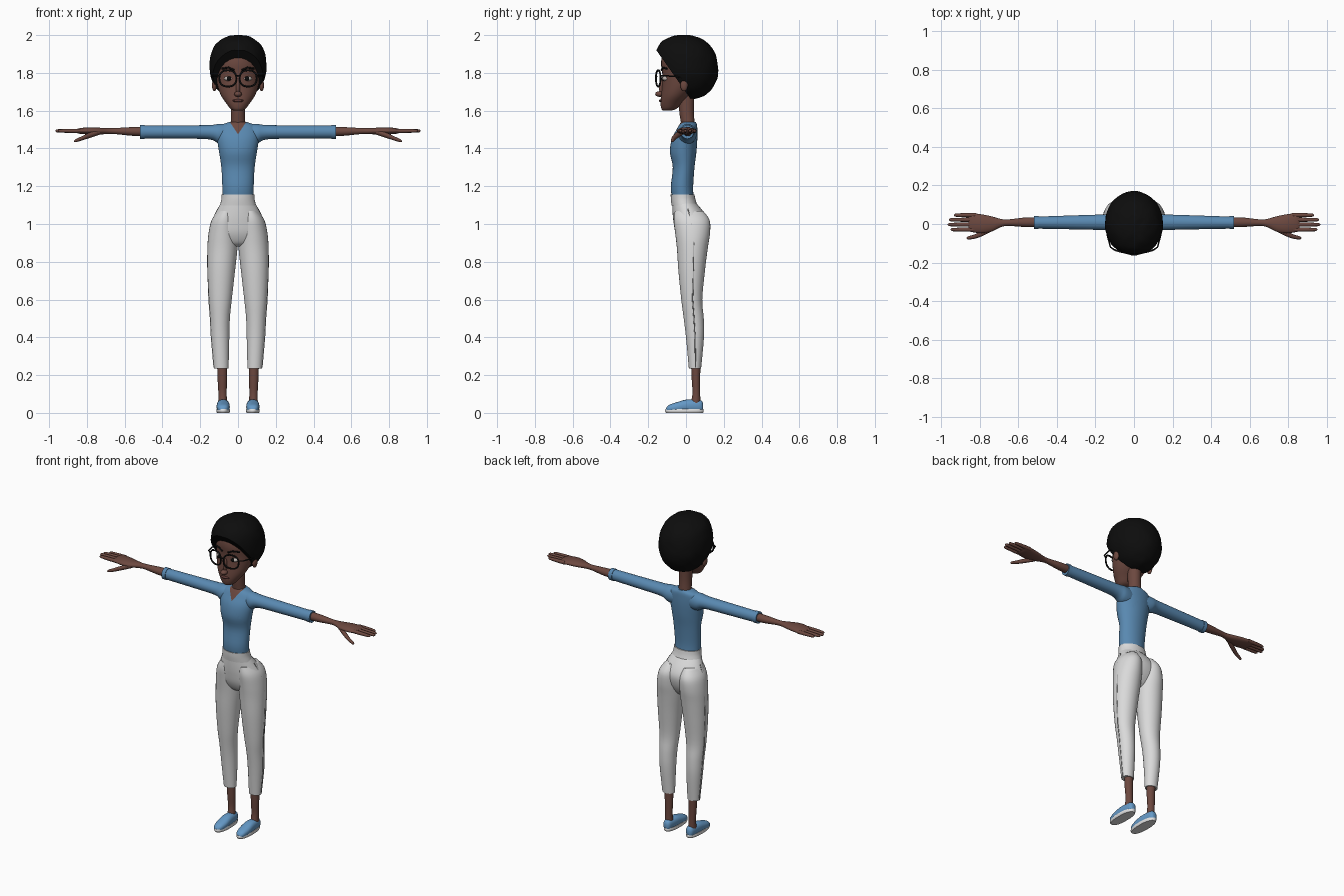
import bpy, bmesh, math
from mathutils import Vector, noise

old = bpy.data.objects.get("Cube")
if old:
    bpy.data.objects.remove(old, do_unlink=True)


def material(name, r, g, b):
    mat = bpy.data.materials.new(name)
    mat.use_nodes = True
    mat.diffuse_color = (r, g, b, 1)
    shader = next(n for n in mat.node_tree.nodes if n.type == "BSDF_PRINCIPLED")
    shader.inputs["Base Color"].default_value = (r, g, b, 1)
    shader.inputs["Roughness"].default_value = 0.8
    return mat


SKIN = material("brown skin", .15, .065, .05)
LIP = material("lip brown", .11, .04, .035)
HAIR = material("black hair", .004, .004, .004)
FRAME = material("glasses black", .006, .006, .006)
SHIRT = material("shirt blue", .1, .25, .44)
PANTS = material("trouser white", .7, .7, .7)
SEAM = material("seam grey", .3, .3, .3)
SHOE = material("shoe blue", .13, .32, .57)
SOLE = material("sole white", .75, .75, .75)
EYE = material("eye white", .5, .45, .42)


def add_mirror(obj):
    obj.modifiers.new("Mirror", "MIRROR").use_mirror_merge = False


def finish(name, bm, mats, mirror=False):
    """Turn a bmesh into a smooth shaded object."""
    bmesh.ops.recalc_face_normals(bm, faces=bm.faces)
    mesh = bpy.data.meshes.new(name)
    bm.to_mesh(mesh)
    bm.free()
    mesh.shade_smooth()
    mesh.set_sharp_from_angle(angle=math.radians(50))
    for mat in mats:
        mesh.materials.append(mat)
    obj = bpy.data.objects.new(name, mesh)
    bpy.context.collection.objects.link(obj)
    if mirror:
        add_mirror(obj)
    return obj


def smooth_rows(rows, steps=4):
    """Catmull-Rom interpolation between cross-sections."""
    out = []
    for i in range(len(rows) - 1):
        a, b = rows[max(i - 1, 0)], rows[i]
        c, d = rows[i + 1], rows[min(i + 2, len(rows) - 1)]
        for s in range(steps):
            t = s / steps
            out.append([q + t / 2 * (r - p + t * (2*p - 5*q + 4*r - w + t * (3*(q - r) + w - p)))
                        for p, q, r, w in zip(a, b, c, d)])
    return out + [list(rows[-1])]


def loft_mesh(rows, axis="z", n=32, power=1.0):
    """Rows hold position, then min and max on both cross axes (or one half width)."""
    rows = [(r[0], -r[1], r[1], r[2], r[3]) if len(r) == 4 else r for r in rows]
    bm = bmesh.new()
    rings = []
    for pos, a, b, c, d in smooth_rows(rows):
        ring = []
        for k in range(n):
            ang = math.tau * k / n
            u, v = math.cos(ang), math.sin(ang)
            u = math.copysign(abs(u) ** power, u)
            v = math.copysign(abs(v) ** power, v)
            u, v = (a + b + (b - a) * u) / 2, (c + d + (d - c) * v) / 2
            ring.append(bm.verts.new({"z": (u, v, pos), "x": (pos, u, v), "y": (u, pos, v)}[axis]))
        rings.append(ring)
    for low, high in zip(rings, rings[1:]):
        for k in range(n):
            j = (k + 1) % n
            bm.faces.new((low[k], low[j], high[j], high[k]))
    bm.faces.new(rings[0])
    bm.faces.new(rings[-1])
    return bm


def loft(name, mat, rows, axis="z", mirror=False, **options):
    return finish(name, loft_mesh(rows, axis, **options), [mat], mirror)


def ball(name, mat, center, size, mirror=False):
    bm = bmesh.new()
    bmesh.ops.create_uvsphere(bm, u_segments=24, v_segments=16, radius=1)
    for v in bm.verts:
        v.co = Vector(center) + v.co * Vector(size)
    return finish(name, bm, [mat], mirror)


def tube(name, mat, points, radius, mirror=False, cyclic=False):
    curve = bpy.data.curves.new(name, "CURVE")
    curve.dimensions = "3D"
    curve.bevel_depth = radius
    curve.bevel_resolution = 2
    curve.use_fill_caps = True
    spline = curve.splines.new("POLY")
    spline.points.add(len(points) - 1)
    for point, co in zip(spline.points, points):
        point.co = (*co, 1)
    spline.use_cyclic_u = cyclic
    curve.materials.append(mat)
    obj = bpy.data.objects.new(name, curve)
    bpy.context.collection.objects.link(obj)
    if mirror:
        add_mirror(obj)


# Head, neck and ears
loft("head", SKIN, [(1.6, .02, -.12, -.08), (1.61, .04, -.13, -.05), (1.64, .063, -.135, -.02),
                    (1.68, .09, -.132, .02), (1.73, .108, -.127, .06), (1.79, .118, -.125, .09),
                    (1.85, .118, -.132, .1), (1.9, .1, -.12, .09), (1.94, .06, -.07, .05)])
loft("neck", SKIN, [(1.46, .045, -.02, .045), (1.53, .039, -.026, .045),
                    (1.6, .037, -.036, .042), (1.7, .04, -.04, .045)])
ball("ears", SKIN, (.125, -.01, 1.735), (.013, .02, .032), True)

# Face details
ball("nose_tip", SKIN, (0, -.14, 1.688), (.02, .023, .015))
ball("nose_bridge", SKIN, (0, -.125, 1.725), (.012, .018, .045))
ball("lips", LIP, (0, -.13, 1.653), (.03, .014, .008))
ball("eyes", EYE, (.05, -.107, 1.77), (.024, .019, .013), True)
ball("irises", HAIR, (.048, -.12, 1.77), (.012, .009, .012), True)
tube("eyebrows", HAIR, [(.02, -.13, 1.815), (.05, -.124, 1.828), (.085, -.1, 1.822)], .005, True)

# Hair: rounded boxy dome, cut on a slope from fringe to nape
bm = bmesh.new()
bmesh.ops.create_uvsphere(bm, u_segments=48, v_segments=32, radius=1)
for v in bm.verts:
    if v.co.z > 0:
        flat = math.hypot(v.co.x, v.co.y)
        v.co /= (flat ** 2.4 + v.co.z ** 2.4) ** (1 / 2.4)
    v.co *= 1 + .02 * noise.noise(v.co * 4)
    z = v.co.z * .17
    v.co = (v.co.x * .151, .002 + v.co.y * .168 - z * .1, 1.83 + z)
bmesh.ops.bisect_plane(bm, geom=bm.verts[:] + bm.edges[:] + bm.faces[:], clear_outer=True,
                       plane_co=(0, .03, 1.655), plane_no=(0, -.255, -.18))
bmesh.ops.holes_fill(bm, edges=[e for e in bm.edges if e.is_boundary], sides=0)
finish("hair", bm, [HAIR])

# Glasses
rim = []
for k in range(32):
    ang = math.tau * k / 32
    c, s = math.cos(ang), math.sin(ang)
    rim.append((.054 + .045 * math.copysign(abs(c) ** .85, c), -.147 + .012 * c,
                1.771 + .043 * math.copysign(abs(s) ** .85, s)))
tube("glasses_rims", FRAME, rim, .005, True, True)
tube("glasses_bridge", FRAME, [(-.013, -.155, 1.78), (0, -.158, 1.785), (.013, -.155, 1.78)], .004)
tube("glasses_temples", FRAME, [(.098, -.137, 1.785), (.122, -.12, 1.785),
                                (.138, -.06, 1.782), (.135, 0, 1.77)], .004, True)

# Shirt body with a V neck marked out by two cuts
bm = loft_mesh([(1.14, .08, -.075, .04), (1.2, .083, -.08, .038), (1.3, .088, -.07, .045),
                (1.38, .1, -.085, .055), (1.45, .11, -.075, .06), (1.5, .108, -.05, .06),
                (1.525, .088, -.036, .058), (1.54, .045, -.026, .052)], n=48)
neck_z, neck_slope = 1.475, .67
for side in (-1, 1):
    bmesh.ops.bisect_plane(bm, geom=bm.verts[:] + bm.edges[:] + bm.faces[:],
                           plane_co=(0, 0, neck_z), plane_no=(side, 0, -neck_slope))
for f in bm.faces:
    c = f.calc_center_median()
    if c.y < 0 and abs(c.x) < neck_slope * (c.z - neck_z):
        f.material_index = 1
finish("shirt_body", bm, [SHIRT, SKIN])

# Sleeves and cuffs
loft("sleeves", SHIRT, [(.04, -.03, .05, 1.42, 1.53), (.1, -.04, .056, 1.425, 1.53),
                        (.15, -.032, .05, 1.448, 1.524), (.3, -.028, .045, 1.452, 1.522),
                        (.51, -.024, .038, 1.454, 1.521)], "x", True)
loft("cuffs", SHIRT, [(.495, -.027, .041, 1.451, 1.524), (.52, -.027, .041, 1.451, 1.524)], "x", True)

# Forearms, hands and fingers
loft("forearms", SKIN, [(.48, -.016, .034, 1.465, 1.515), (.56, -.016, .034, 1.467, 1.513),
                        (.65, -.01, .024, 1.476, 1.508), (.69, -.016, .026, 1.476, 1.508),
                        (.74, -.04, .04, 1.474, 1.51), (.79, -.048, .05, 1.474, 1.512),
                        (.84, -.042, .056, 1.478, 1.507), (.86, -.036, .053, 1.484, 1.5)], "x", True)
for finger, y, tip in (("little", .046, .935), ("ring", .022, .96),
                       ("middle", -.003, .967), ("index", -.029, .952)):
    rows = [(x, y - r, y + r, 1.493 - r, 1.493 + r)
            for x, r in ((.82, .011), (.87, .011), (tip - .02, .009), (tip - .006, .007), (tip, .002))]
    loft(finger + "_fingers", SKIN, rows, "x", True, n=12)
loft("thumbs", SKIN, [(x, y - r, y + r, z - r, z + r) for x, y, z, r in
                      ((.73, -.02, 1.488, .014), (.79, -.05, 1.468, .014), (.83, -.066, 1.452, .011),
                       (.86, -.072, 1.441, .008), (.868, -.073, 1.438, .002))], "x", True, n=12)

# Trousers: waistband, hips, two legs and side seams
loft("waistband", PANTS, [(1.098, .096, -.076, .06), (1.13, .088, -.08, .05), (1.157, .086, -.081, .045)])
loft("hips", PANTS, [(1.11, .092, -.073, .055), (1.06, .118, -.071, .095), (1.01, .142, -.066, .115),
                     (.95, .152, -.055, .105), (.9, .12, -.03, .08), (.88, .07, 0, .06)])
loft("trouser_legs", PANTS, [(1.07, .02, .105, -.06, .09), (1.02, .004, .14, -.065, .125),
                             (.95, .001, .156, -.057, .127), (.87, .003, .162, -.048, .115),
                             (.75, .016, .162, -.04, .1), (.6, .033, .154, -.025, .086),
                             (.5, .043, .147, -.012, .094), (.4, .046, .142, 0, .095),
                             (.236, .05, .127, .015, .08)], mirror=True)
tube("side_seams", SEAM, [(.107, .01, 1.08), (.144, .03, 1.0), (.158, .042, .9), (.161, .04, .8),
                          (.154, .035, .6), (.146, .042, .5), (.141, .048, .4), (.127, .05, .24)],
     .003, True)

# Ankles and slip-on shoes
loft("ankles", SKIN, [(.03, .056, .106, .02, .078), (.1, .06, .104, .034, .075),
                      (.18, .058, .108, .03, .075), (.3, .057, .112, .025, .077)], mirror=True)
loft("shoe_uppers", SHOE, [(-.106, .07, .09, .01, .025), (-.09, .053, .105, .004, .042),
                           (-.05, .044, .113, .003, .056), (0, .045, .112, .003, .07),
                           (.05, .05, .108, .003, .07), (.08, .056, .102, .005, .066),
                           (.091, .067, .091, .012, .05)], "y", True, power=.85)
loft("shoe_soles", SOLE, [(0, .045, .111, -.105, .09), (.01, .042, .115, -.111, .094),
                          (.02, .044, .113, -.109, .092)], mirror=True, power=.85)
